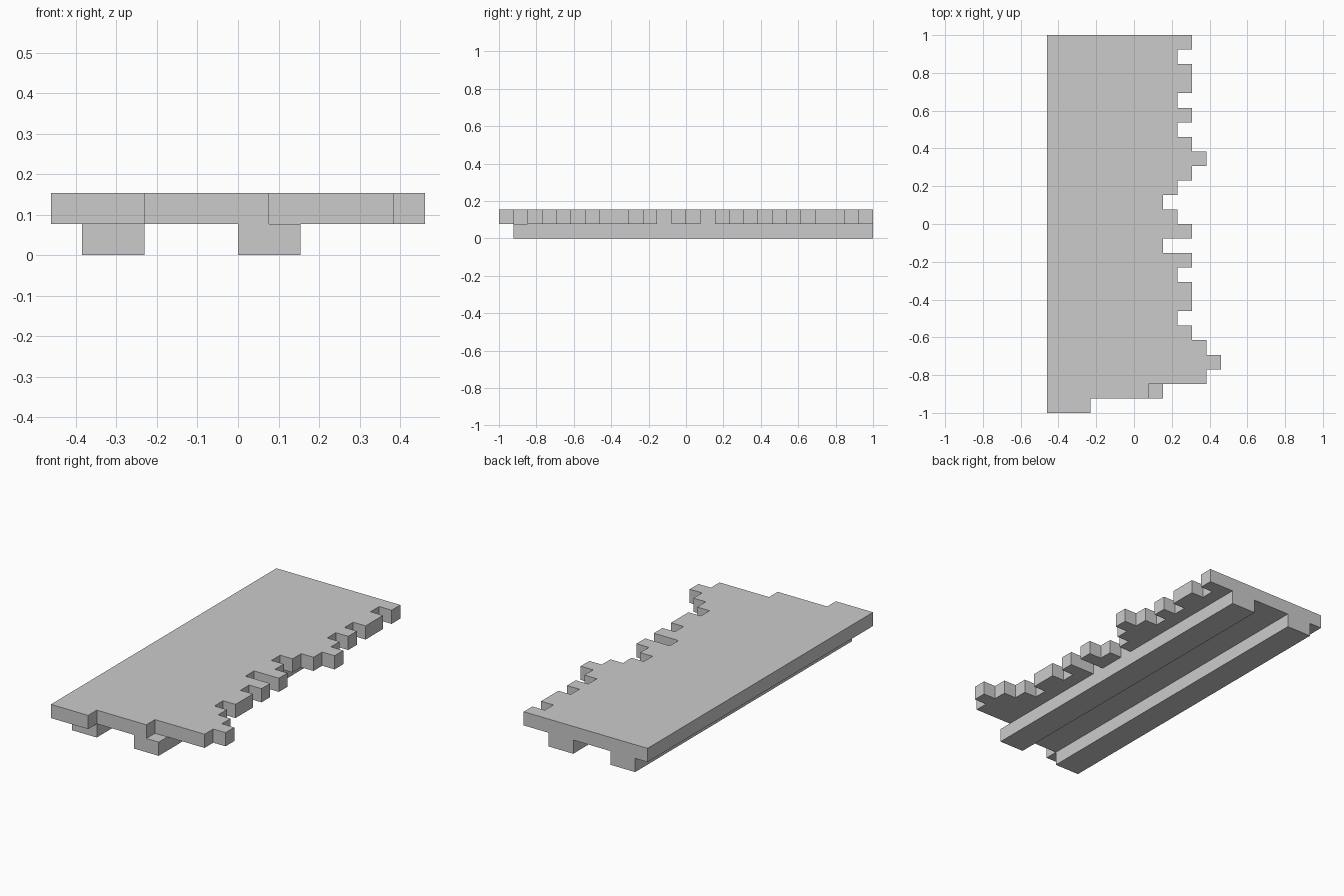
import bpy, bmesh

if "Cube" in bpy.data.objects:
    bpy.data.objects.remove(bpy.data.objects["Cube"])

U = 1 / 13  # one block; the model is 26 blocks long


def extruded(name, outline, z0, z1):
    """Make a solid from a flat outline, all measured in blocks."""
    bm = bmesh.new()
    face = bm.faces.new([bm.verts.new((x * U, y * U, z0 * U)) for x, y in outline])
    top = bmesh.ops.extrude_face_region(bm, geom=[face])["geom"]
    verts = [v for v in top if isinstance(v, bmesh.types.BMVert)]
    bmesh.ops.translate(bm, vec=(0, 0, (z1 - z0) * U), verts=verts)
    bmesh.ops.recalc_face_normals(bm, faces=bm.faces)
    mesh = bpy.data.meshes.new(name)
    bm.to_mesh(mesh)
    bm.free()
    obj = bpy.data.objects.new(name, mesh)
    bpy.context.collection.objects.link(obj)
    return obj


# Deck: straight left edge, broken right edge as (run length, x) from back to front
runs = [(1, 4), (1, 3), (2, 4), (1, 3), (1, 4), (1, 3), (1, 4), (1, 5), (1, 4),
        (1, 3), (1, 2), (1, 3), (1, 4), (1, 2), (1, 4), (1, 3), (2, 4), (1, 3),
        (1, 4), (1, 5), (1, 6), (1, 5), (1, 1), (1, -3)]
outline = [(-6, -13), (-6, 13)]
y = 13
for length, x in runs:
    outline += [(x, y), (x, y - length)]
    y -= length
extruded("deck", outline, 1, 2)

# Two support rails under the deck
for name, x in (("left_rail", -5), ("right_rail", 0)):
    extruded(name, [(x, -12), (x + 2, -12), (x + 2, 13), (x, 13)], 0, 1)
